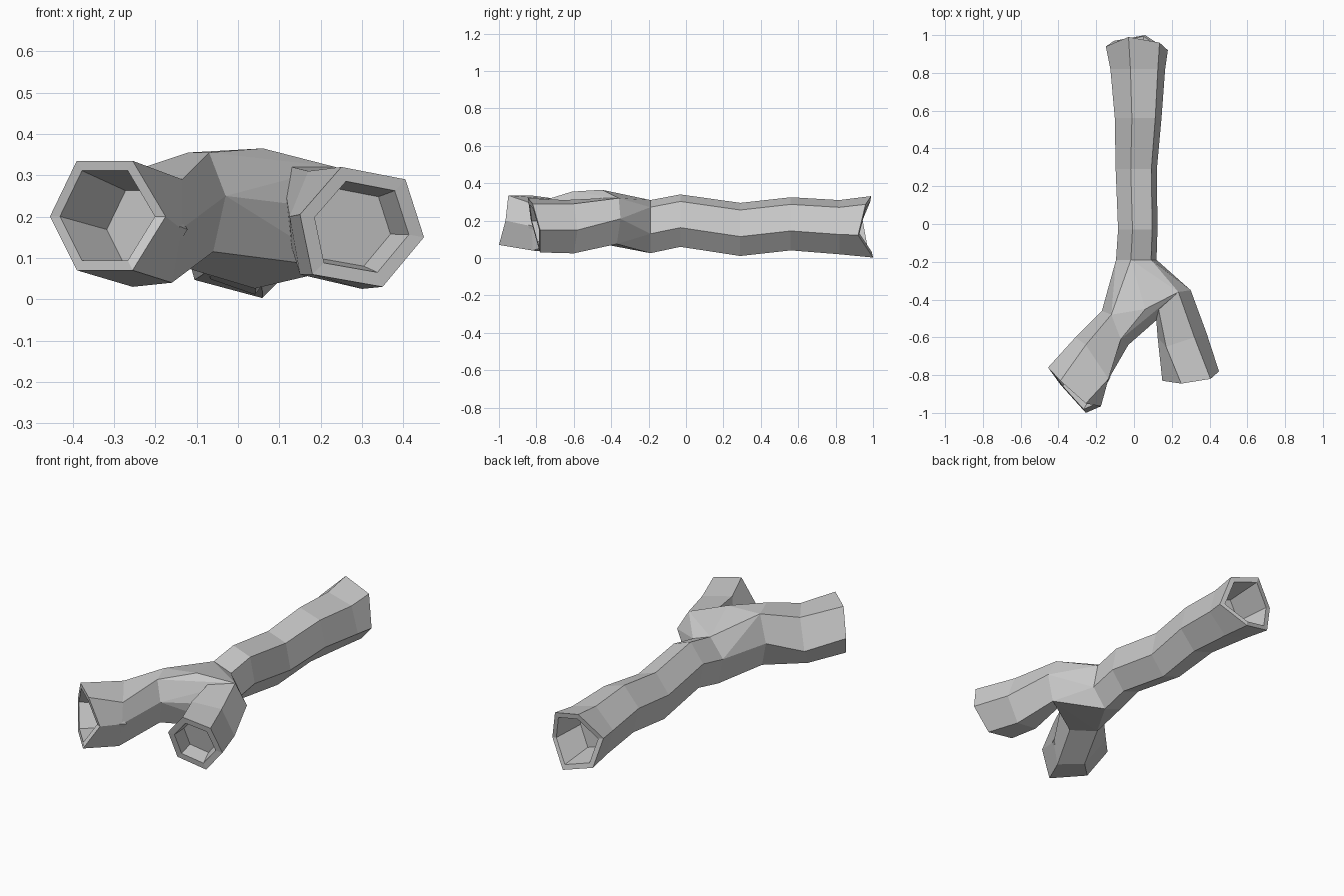
import bpy, bmesh, math
from mathutils import Vector

if "Cube" in bpy.data.objects:
    bpy.data.objects.remove(bpy.data.objects["Cube"])

bm = bmesh.new()


def bridge(a, b):
    for i in range(6):
        j = (i + 1) % 6
        bm.faces.new((a[i], a[j], b[j], b[i]))


def centre(points):
    return sum((Vector(p) for p in points), Vector()) / len(points)


# Hexagonal tube with a hollowed end; rings run from the fork outwards
def hollow_tube(rings, rim, depth):
    end, mid = rings[-1], centre(rings[-1])
    inward = (centre(rings[-2]) - mid).normalized() * depth
    lip = [mid.lerp(Vector(p), rim) for p in end]
    floor = [mid.lerp(Vector(p), rim * 0.85) + inward for p in end]
    loops = [[bm.verts.new(p) for p in r] for r in rings + [lip, floor]]
    for a, b in zip(loops, loops[1:]):
        bridge(a, b)
    bm.faces.new(loops[-1])


# Trunk rings: y, centre x, centre z, radius x, radius z
def trunk_ring(y, cx, cz, rx, rz, slant=(0,) * 6):
    angles = [math.radians(a) for a in (105, 45, -15, -75, -135, 165)]
    return [(cx + rx * math.cos(a), y + s, cz + rz * math.sin(a))
            for a, s in zip(angles, slant)]


trunk = [trunk_ring(-0.19, 0.012, 0.168, 0.111, 0.147),
         trunk_ring(-0.03, 0.02, 0.2, 0.108, 0.145),
         trunk_ring(0.29, 0.012, 0.153, 0.113, 0.147),
         trunk_ring(0.56, 0.022, 0.183, 0.128, 0.147),
         trunk_ring(0.82, 0.02, 0.165, 0.15, 0.15),
         trunk_ring(0.95, 0.015, 0.167, 0.17, 0.17,
                    (0.04, 0.01, -0.03, 0.05, 0.02, -0.01))]

# Branch rings: top left, top right, right, bottom right, bottom left, left
left_branch = [
    [(-.12, -.48, .355), (-.07, -.61, .355), (-.03, -.64, .25),
     (-.06, -.60, .115), (-.14, -.47, .08), (-.17, -.46, .21)],
    [(-.255, -.64, .31), (-.135, -.82, .29), (-.137, -.825, .17),
     (-.16, -.82, .04), (-.255, -.71, .03), (-.31, -.60, .15)],
    [(-.39, -.83, .335), (-.255, -.95, .335), (-.175, -.965, .20),
     (-.255, -1.0, .07), (-.39, -.85, .07), (-.455, -.76, .20)]]
right_branch = [
    [(.13, -.45, .32), (.235, -.36, .32), (.30, -.35, .21),
     (.25, -.37, .075), (.13, -.46, .125), (.115, -.47, .26)],
    [(.17, -.65, .31), (.32, -.60, .29), (.385, -.58, .15),
     (.30, -.60, .025), (.15, -.63, .06), (.125, -.60, .20)],
    [(.25, -.845, .32), (.405, -.82, .29), (.45, -.78, .15),
     (.35, -.78, .03), (.18, -.79, .06), (.15, -.83, .205)]]

# Fork: hull around the three root rings, opened where the tubes join
groups = [trunk[0], left_branch[0], right_branch[0], [(.06, -.45, .365)]]
owner = {}
for g, ring in enumerate(groups):
    for p in ring:
        owner[bm.verts.new(p)] = g
bmesh.ops.convex_hull(bm, input=list(owner))
caps = [f for f in bm.faces if len({owner[v] for v in f.verts}) == 1]
bmesh.ops.delete(bm, geom=caps, context='FACES')
loose = [v for v in bm.verts if not v.link_faces]
bmesh.ops.delete(bm, geom=loose, context='VERTS')

hollow_tube(trunk, 0.82, 0.2)
hollow_tube(left_branch, 0.82, 0.17)
hollow_tube(right_branch, 0.76, 0.1)

bmesh.ops.remove_doubles(bm, verts=bm.verts, dist=0.0005)
bmesh.ops.recalc_face_normals(bm, faces=bm.faces)
mesh = bpy.data.meshes.new("forked_log")
bm.to_mesh(mesh)
bm.free()
log = bpy.data.objects.new("forked_log", mesh)
bpy.context.collection.objects.link(log)
